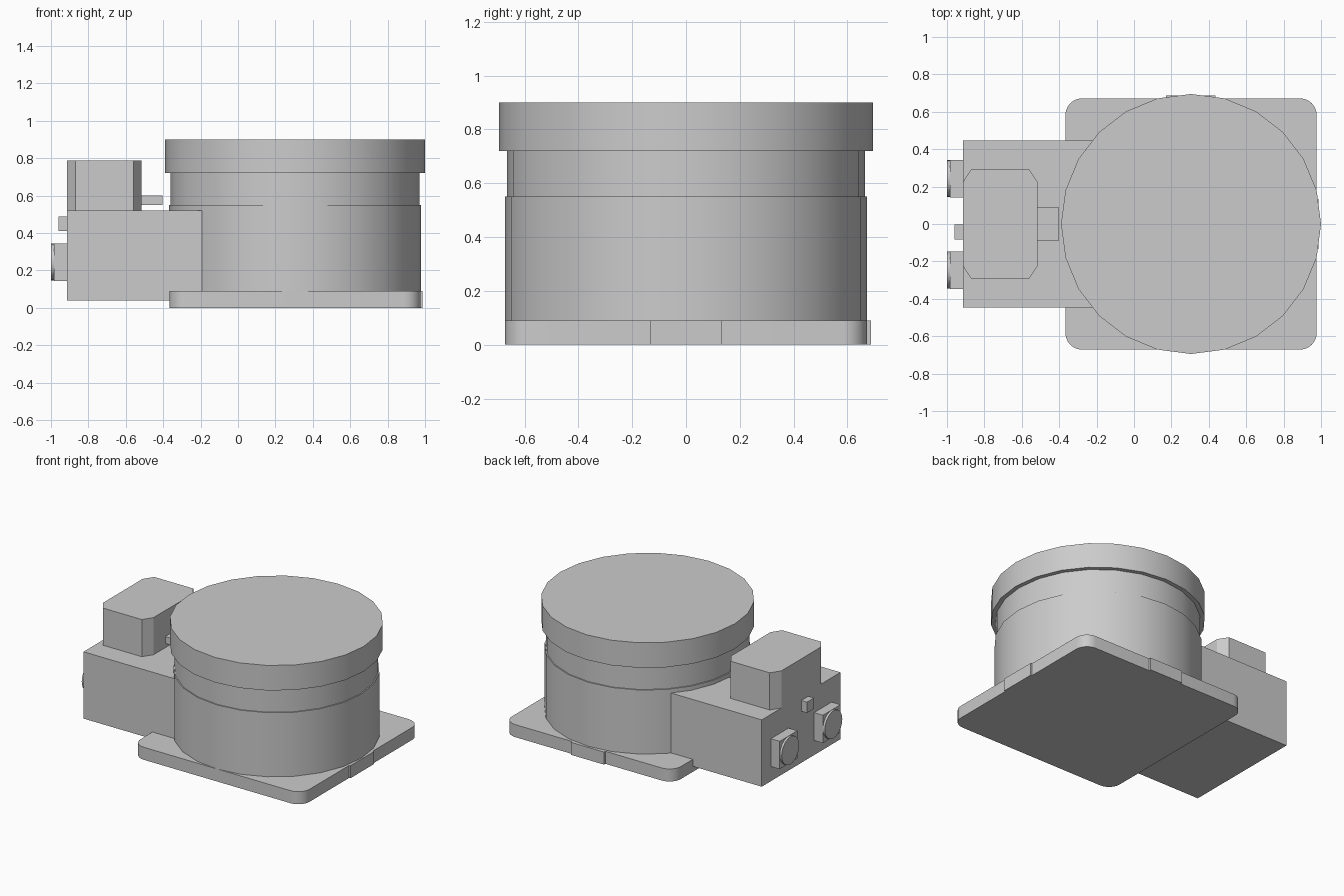
import bpy, bmesh, math
from mathutils import Matrix

cube = bpy.data.objects.get("Cube")
if cube:
    bpy.data.objects.remove(cube, do_unlink=True)

grey = bpy.data.materials.new("plain grey")
grey.use_nodes = True
grey.diffuse_color = (0.6, 0.6, 0.6, 1)
grey.node_tree.nodes["Principled BSDF"].inputs["Base Color"].default_value = (0.6, 0.6, 0.6, 1)

DRUM_X = 0.305


def finish(name, bm):
    """Turn a bmesh into a shaded, coloured object."""
    bmesh.ops.recalc_face_normals(bm, faces=bm.faces)
    mesh = bpy.data.meshes.new(name)
    bm.to_mesh(mesh)
    bm.free()
    mesh.materials.append(grey)
    obj = bpy.data.objects.new(name, mesh)
    bpy.context.collection.objects.link(obj)
    bpy.ops.object.select_all(action='DESELECT')
    obj.select_set(True)
    bpy.context.view_layer.objects.active = obj
    bpy.ops.object.shade_smooth_by_angle(angle=math.radians(30))
    return obj


def prism(name, outline, z0, z1):
    """Extrude a flat outline between two heights."""
    bm = bmesh.new()
    face = bm.faces.new([bm.verts.new((x, y, z0)) for x, y in outline])
    top = bmesh.ops.extrude_face_region(bm, geom=[face])
    moved = [v for v in top["geom"] if isinstance(v, bmesh.types.BMVert)]
    bmesh.ops.translate(bm, verts=moved, vec=(0, 0, z1 - z0))
    return finish(name, bm)


def box(name, x, y, z):
    return prism(name, [(x[0], y[0]), (x[1], y[0]), (x[1], y[1]), (x[0], y[1])], *z)


def circle(radius, sides=24):
    return [(DRUM_X + radius * math.cos(i * math.tau / sides),
             radius * math.sin(i * math.tau / sides)) for i in range(sides)]


def cornered(cx, hx, hy, rx, ry, steps):
    """Rectangle with rounded (many steps) or chamfered (one step) corners."""
    points = []
    for q, (sx, sy) in enumerate([(1, 1), (-1, 1), (-1, -1), (1, -1)]):
        for i in range(steps + 1):
            a = (q + i / steps) * math.pi / 2
            points.append((cx + sx * (hx - rx) + rx * math.cos(a),
                           sy * (hy - ry) + ry * math.sin(a)))
    return points


# Base plate with its two edge tabs
prism("base_plate", cornered(DRUM_X, 0.672, 0.672, 0.09, 0.09, 6), 0, 0.09)
box("back_tab", (0.17, 0.435), (0.6, 0.687), (0, 0.09))
box("left_tab", (0.9, 0.987), (-0.133, 0.133), (0, 0.09))

# Drum: body, slightly narrower neck and overhanging cap
prism("drum_body", circle(0.673), 0.09, 0.55)
prism("drum_neck", circle(0.665), 0.55, 0.72)
prism("drum_cap", circle(0.695), 0.72, 0.9)

# Side housing, running into the drum
box("side_housing", (-0.915, -0.15), (-0.447, 0.447), (0.04, 0.52))

# Chamfered block on the housing, with a short bar toward the drum
prism("top_block", cornered(-0.715, 0.2, 0.292, 0.045, 0.068, 1), 0.52, 0.787)
box("block_bar", (-0.52, -0.405), (-0.09, 0.09), (0.55, 0.6))

# Fittings on the outer face: small stud and two connectors with round ends
box("stud", (-0.96, -0.91), (-0.082, -0.002), (0.41, 0.488))
for side, y in (("front", -0.247), ("back", 0.243)):
    box(side + "_connector", (-0.985, -0.91), (y - 0.1, y + 0.1), (0.145, 0.345))
    bm = bmesh.new()
    bmesh.ops.create_cone(
        bm, cap_ends=True, segments=24, radius1=0.099, radius2=0.099, depth=0.03,
        matrix=Matrix.Translation((-0.985, y, 0.245)) @ Matrix.Rotation(math.pi / 2, 4, 'Y'))
    finish(side + "_connector_disc", bm)
